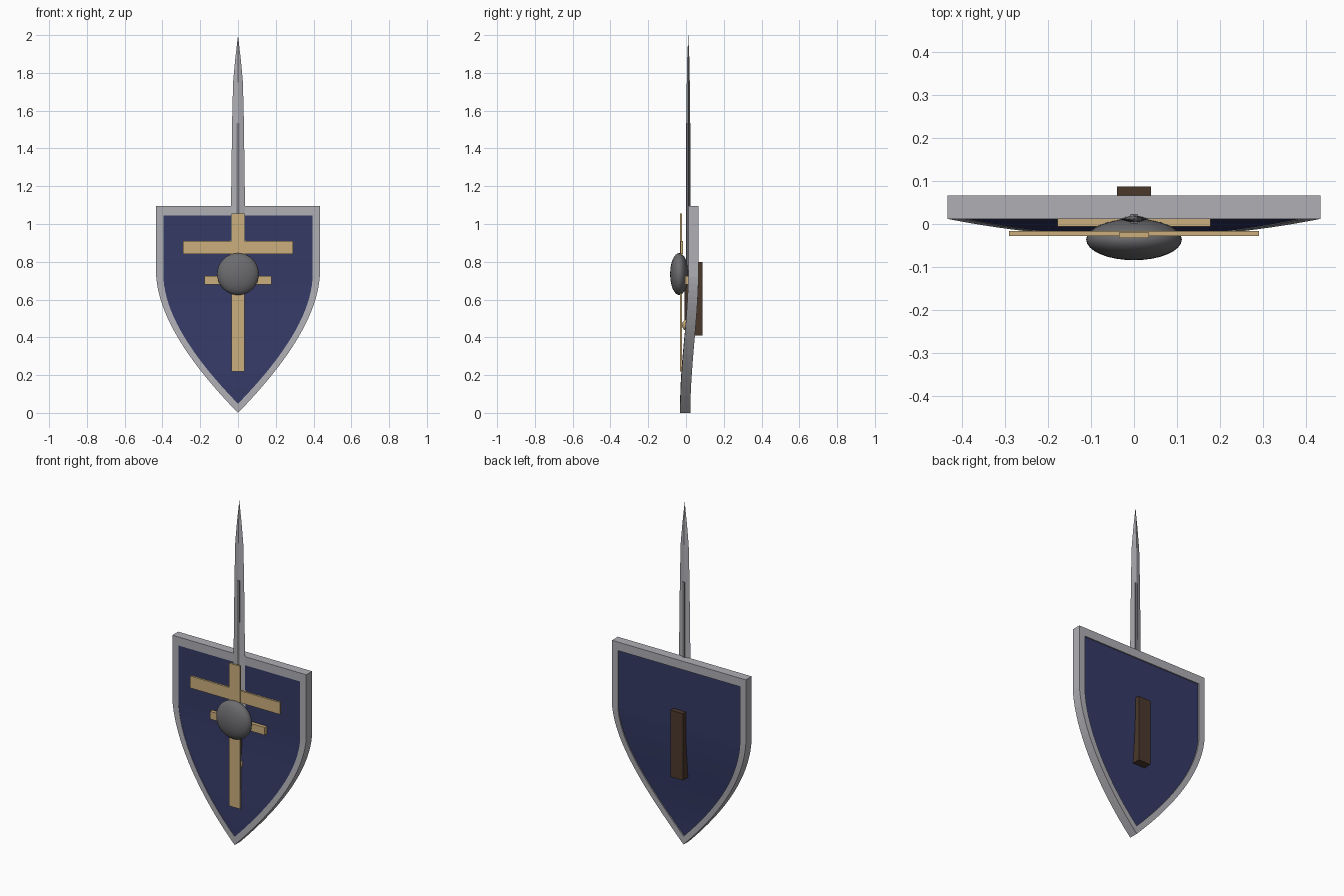
import bpy, bmesh, math

if "Cube" in bpy.data.objects:
    bpy.data.objects.remove(bpy.data.objects["Cube"])


def material(name, r, g, b):
    m = bpy.data.materials.new(name)
    m.diffuse_color = (r, g, b, 1)
    m.use_nodes = True
    m.node_tree.nodes["Principled BSDF"].inputs["Base Color"].default_value = m.diffuse_color
    return m


STEEL = material("light_steel", 0.43, 0.43, 0.46)
DARK = material("dark_steel", 0.15, 0.15, 0.16)
FULLER = material("groove_grey", 0.19, 0.19, 0.21)
BLUE = material("navy_blue", 0.035, 0.042, 0.13)
GOLD = material("pale_gold", 0.60, 0.43, 0.20)
BROWN = material("dark_leather", 0.07, 0.04, 0.025)


def finish(name, bm, mat, smooth=False):
    bmesh.ops.recalc_face_normals(bm, faces=bm.faces)
    me = bpy.data.meshes.new(name)
    bm.to_mesh(me)
    bm.free()
    me.materials.append(mat)
    for p in me.polygons:
        p.use_smooth = smooth
    ob = bpy.data.objects.new(name, me)
    bpy.context.collection.objects.link(ob)
    return ob


def box(name, x, y0, y1, z0, z1, mat):
    """Box centred on x = 0 with half width x."""
    bm = bmesh.new()
    bmesh.ops.create_cube(bm, size=1)
    for v in bm.verts:
        v.co.x *= 2 * x
        v.co.y = y0 if v.co.y < 0 else y1
        v.co.z = z0 if v.co.z < 0 else z1
    return finish(name, bm, mat)


def ball(name, r, depth, y, z, mat):
    bm = bmesh.new()
    bmesh.ops.create_uvsphere(bm, u_segments=32, v_segments=16, radius=1)
    for v in bm.verts:
        v.co = (v.co.x * r, y + v.co.y * depth, z + v.co.z * r)
    return finish(name, bm, mat, True)


# Shield outline, right half: top corner, straight side, curve to the tip
W, TOP, SIDE, STEPS = 0.433, 1.095, 0.72, 18
half = [(W, TOP)]
for i in range(STEPS):
    t = i / STEPS
    half.append(((1 - t) ** 2 * W + 2 * t * (1 - t) * 0.41,
                 (1 - t) ** 2 * SIDE + 2 * t * (1 - t) * 0.42))
outline = half + [(0, 0)] + [(-x, z) for x, z in reversed(half)]
N = len(outline)


def shield_ring(bm, scale, offset):
    """Outline scaled about the shield middle; the tip bows forward."""
    return [bm.verts.new((x * scale, -0.031 + 0.043 * (x / W) ** 2 + offset,
                          0.54 + (z - 0.54) * scale)) for x, z in outline]


# Rim
bm = bmesh.new()
rings = [shield_ring(bm, s, o) for s, o in
         ((1, 0), (0.91, 0), (0.91, 0.054), (1, 0.054))]
for k in range(4):
    a, b = rings[k], rings[(k + 1) % 4]
    for i in range(N):
        j = (i + 1) % N
        bm.faces.new((a[i], a[j], b[j], b[i]))
finish("shield_rim", bm, STEEL)

# Panel, ruled across in strips from left to right
bm = bmesh.new()
front, back = shield_ring(bm, 0.912, 0.002), shield_ring(bm, 0.912, 0.047)
for ring in (front, back):
    for i in range(N // 2):
        quad = [ring[i], ring[i + 1], ring[N - 2 - i], ring[N - 1 - i]]
        bm.faces.new(quad if i + 1 < N // 2 else [quad[0], quad[1], quad[3]])
for i in range(N):
    j = (i + 1) % N
    bm.faces.new((front[i], front[j], back[j], back[i]))
finish("shield_panel", bm, BLUE)

# Cross, boss and rear grip
box("cross_upright", 0.035, -0.032, -0.020, 0.22, 1.055, GOLD)
box("cross_bar", 0.29, -0.028, -0.016, 0.84, 0.91, GOLD)
ball("shield_boss", 0.111, 0.048, -0.036, 0.735, DARK)
box("rear_handle", 0.04, 0.03, 0.087, 0.41, 0.80, BROWN)

# Sword blade: diamond sections tapering to a point
Y = 0.012
bm = bmesh.new()
sections = []
for z, w, d in ((0.70, 0.040, 0.010), (1.10, 0.037, 0.010), (1.55, 0.031, 0.009),
                (1.75, 0.026, 0.008), (1.87, 0.015, 0.006)):
    sections.append([bm.verts.new(c) for c in
                     ((w, Y, z), (0, Y + d, z), (-w, Y, z), (0, Y - d, z))])
tip = bm.verts.new((0, Y, 2.0))
bm.faces.new(sections[0])
for a, b in zip(sections, sections[1:]):
    for i in range(4):
        j = (i + 1) % 4
        bm.faces.new((a[i], a[j], b[j], b[i]))
for i in range(4):
    bm.faces.new((sections[-1][i], sections[-1][(i + 1) % 4], tip))
finish("sword_blade", bm, STEEL)
box("blade_fuller", 0.008, Y - 0.011, Y + 0.011, 0.73, 1.535, FULLER)

# Sword hilt
box("sword_guard", 0.177, Y - 0.018, Y + 0.018, 0.68, 0.725, GOLD)
bm = bmesh.new()
bmesh.ops.create_cone(bm, cap_ends=True, segments=16, radius1=0.02, radius2=0.02, depth=0.2)
bmesh.ops.translate(bm, verts=bm.verts, vec=(0, Y, 0.58))
finish("sword_grip", bm, BROWN)
ball("sword_pommel", 0.033, 0.033, Y, 0.465, GOLD)
